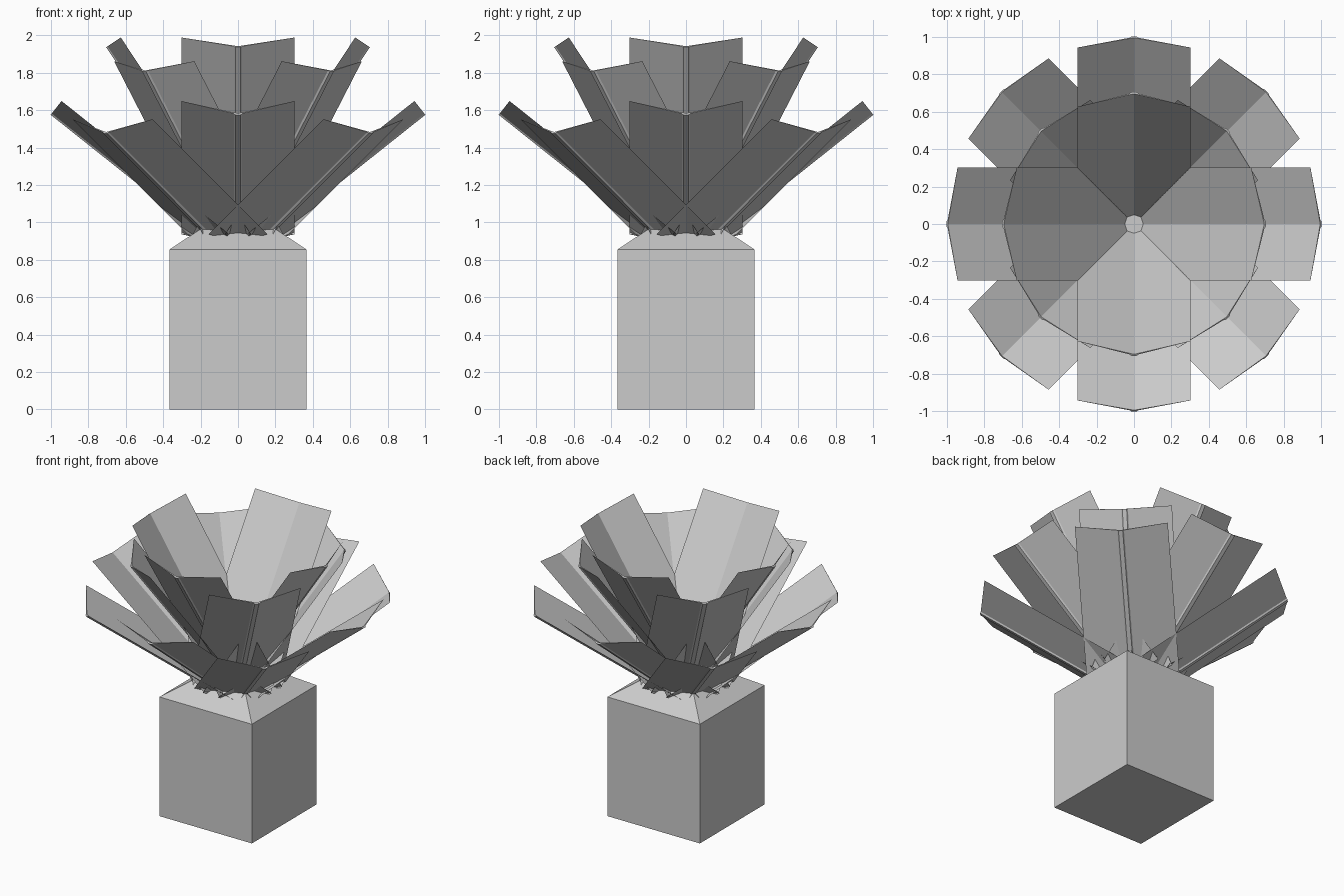
import bpy, bmesh
from math import sin, cos, pi, radians
from mathutils import Vector

if "Cube" in bpy.data.objects:
    bpy.data.objects.remove(bpy.data.objects["Cube"])


def make_object(name, bm):
    bmesh.ops.recalc_face_normals(bm, faces=bm.faces)
    mesh = bpy.data.meshes.new(name)
    bm.to_mesh(mesh)
    bm.free()
    obj = bpy.data.objects.new(name, mesh)
    bpy.context.collection.objects.link(obj)
    return obj


def loft(name, rings):
    """Closed solid through equal-length rings of points."""
    bm = bmesh.new()
    loops = [[bm.verts.new(p) for p in ring] for ring in rings]
    n = len(loops[0])
    for a, b in zip(loops, loops[1:]):
        for i in range(n):
            j = (i + 1) % n
            bm.faces.new((a[i], a[j], b[j], b[i]))
    bm.faces.new(loops[0][::-1])
    bm.faces.new(loops[-1])
    return make_object(name, bm)


# square pot with a sloped shoulder
def square(h, z):
    return [(-h, -h, z), (h, -h, z), (h, h, z), (-h, h, z)]

loft("pot", [square(0.367, 0), square(0.367, 0.855), square(0.2, 0.965)])

# V-folded leaf section with a narrow rib under the crease: (sideways, depth)
SECTION = [(-0.303, 0.088), (0, 0.004), (0.303, 0.088),
           (0.022, 0.003), (0.014, -0.006), (-0.014, -0.006), (-0.022, 0.003)]
BASE_Z = 0.937


def leaf(name, turn, tip_r, tip_z, tilt):
    a = radians(tilt)
    along = Vector((cos(a), 0, sin(a)))
    up = Vector((-sin(a), 0, cos(a)))
    tip = Vector((tip_r, 0, tip_z))
    length = (tip_z + 0.088 * cos(a) - BASE_Z) / sin(a)

    def ring(centre):
        pts = []
        for side, depth in SECTION:
            p = centre + up * depth
            x, y = p.x, side
            pts.append((x * cos(turn) - y * sin(turn),
                        x * sin(turn) + y * cos(turn), p.z))
        return pts

    loft(name, [ring(tip - along * length), ring(tip)])


# four rings of four leaves: tip radius, tip height, tilt, starting angle
RINGS = [("outer_leaf", 0.998, 1.58, 38.5, 0),
         ("outer_diagonal_leaf", 1.0, 1.48, 35.3, pi / 4),
         ("inner_leaf", 0.70, 1.94, 56.5, 0),
         ("inner_diagonal_leaf", 0.705, 1.81, 54, pi / 4)]
for name, r, z, tilt, start in RINGS:
    for k in range(4):
        leaf(f"{name}_{k + 1}", start + k * pi / 2, r, z, tilt)
